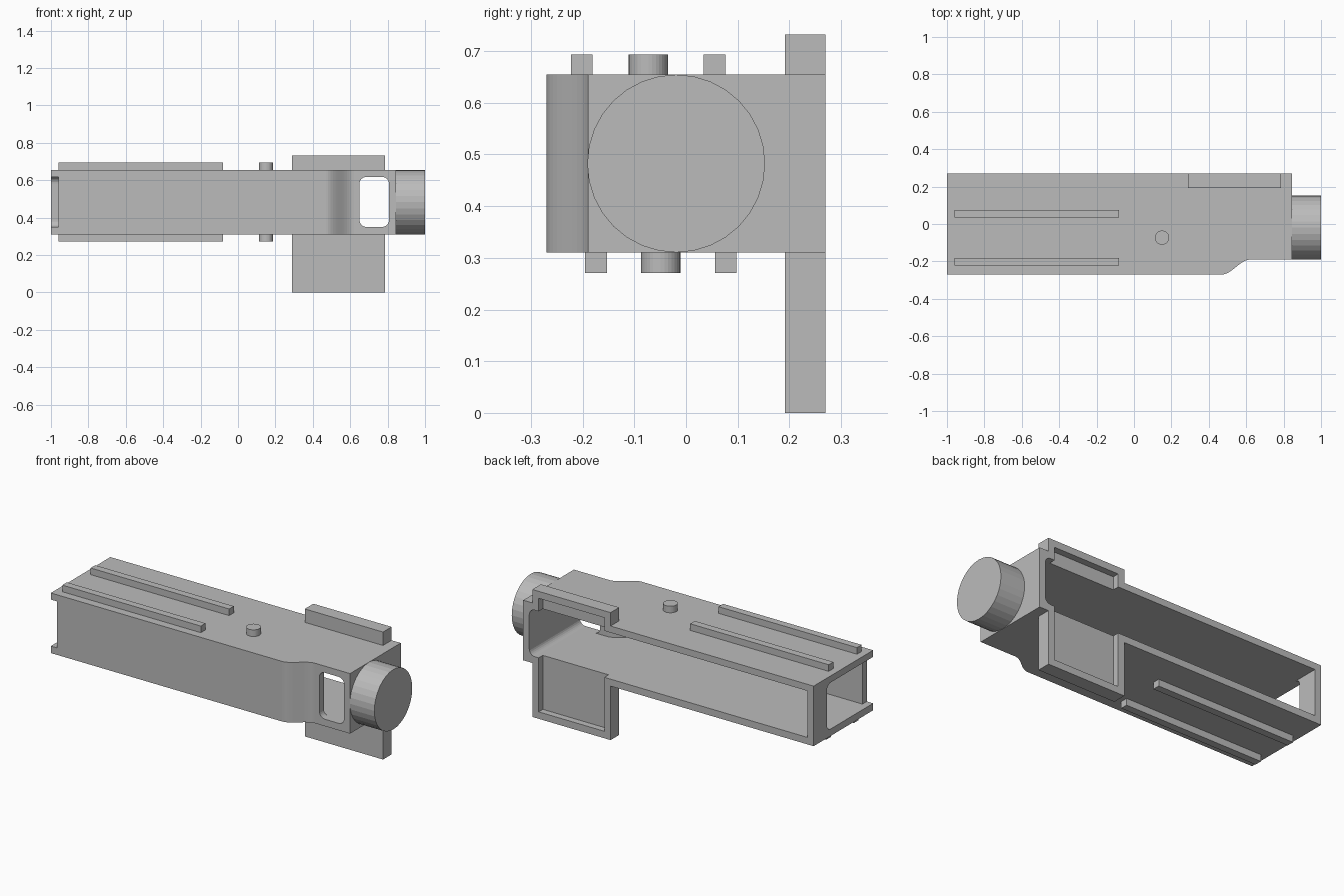
import bpy, bmesh
from mathutils import Matrix

cube = bpy.data.objects.get("Cube")
if cube:
    bpy.data.objects.remove(cube, do_unlink=True)

GREY = (0.5, 0.5, 0.5, 1)
mat = bpy.data.materials.new("plain grey")
mat.use_nodes = True
mat.diffuse_color = GREY
mat.node_tree.nodes["Principled BSDF"].inputs["Base Color"].default_value = GREY


def finish(name, bm):
    bmesh.ops.recalc_face_normals(bm, faces=bm.faces)
    mesh = bpy.data.meshes.new(name)
    bm.to_mesh(mesh)
    bm.free()
    mesh.materials.append(mat)
    ob = bpy.data.objects.new(name, mesh)
    bpy.context.collection.objects.link(ob)
    return ob


def round_edges(bm, test, radius):
    edges = [e for e in bm.edges if test(e.verts[0].co) and test(e.verts[1].co)
             and abs(e.verts[0].co.z - e.verts[1].co.z) < 0.001]
    bmesh.ops.bevel(bm, geom=edges, offset=radius, segments=6, profile=0.5, affect='EDGES')


def prism(name, points, z0, z1, rounded=None):
    """Extrude a plan outline upward, optionally rounding chosen level edges."""
    bm = bmesh.new()
    face = bm.faces.new([bm.verts.new((x, y, z0)) for x, y in points])
    ext = bmesh.ops.extrude_face_region(bm, geom=[face])
    for v in ext["geom"]:
        if isinstance(v, bmesh.types.BMVert):
            v.co.z = z1
    if rounded:
        round_edges(bm, rounded, 0.035)
    return finish(name, bm)


def box(name, x, y, z, rounded=None):
    plan = [(x[0], y[0]), (x[1], y[0]), (x[1], y[1]), (x[0], y[1])]
    return prism(name, plan, z[0], z[1], rounded)


def cylinder(name, radius, length, centre, along_x=False, sides=32):
    bm = bmesh.new()
    bmesh.ops.create_cone(bm, cap_ends=True, segments=sides, radius1=radius,
                          radius2=radius, depth=length)
    if along_x:
        bm.transform(Matrix.Rotation(1.5707963, 4, 'Y'))
    bm.transform(Matrix.Translation(centre))
    return finish(name, bm)


def combine(target, tool, operation):
    tool.hide_render = True
    mod = target.modifiers.new(operation.lower(), 'BOOLEAN')
    mod.operation, mod.solver, mod.object = operation, 'EXACT', tool
    bpy.context.view_layer.objects.active = target
    bpy.ops.object.modifier_apply(modifier=mod.name)
    bpy.data.objects.remove(tool, do_unlink=True)


# Front edge with a smooth step, shared by the outer shell and the cavity
def step(x, y, height, length, n=12):
    pts = []
    for i in range(n + 1):
        t = i / n
        pts.append((x + length * t, y + height * t * t * (3 - 2 * t)))
    return pts


BACK, LOW, HIGH = 0.27, 0.31, 0.655
shell = [(-1, -BACK)] + step(0.47, -BACK, 0.08, 0.15) + [(0.845, -0.19), (0.845, BACK), (-1, BACK)]
housing = prism("housing", shell, LOW, HIGH)

# Mounting plate merged into the open back
plate = box("mounting_plate", (0.29, 0.787), (0.192, BACK), (0, 0.732))
combine(housing, plate, 'UNION')

# Hollow inside, open to the back
cavity = [(-0.96, -0.23)] + step(0.455, -0.23, 0.08, 0.15) + [(0.807, -0.15), (0.807, 0.4), (-0.96, 0.4)]
combine(housing, prism("cavity", cavity, 0.35, 0.617, lambda c: c.x > 0.8), 'DIFFERENCE')

# Shallow tray in the plate
combine(housing, box("tray", (0.33, 0.747), (0.232, 0.4), (0.04, 0.692)), 'DIFFERENCE')

# Front window with rounded corners
window = box("window", (0.65, 0.807), (-0.4, -0.1), (0.35, 0.617))
bm = bmesh.new()
bm.from_mesh(window.data)
edges = [e for e in bm.edges if abs(e.verts[0].co.y - e.verts[1].co.y) > 0.1]
bmesh.ops.bevel(bm, geom=edges, offset=0.035, segments=6, profile=0.5, affect='EDGES')
bm.to_mesh(window.data)
bm.free()
combine(housing, window, 'DIFFERENCE')

# End opening that notches the front wall
combine(housing, box("end_opening", (-1.1, -0.96), (-0.4, 0.15), (0.35, 0.617),
                     lambda c: c.y > 0.1), 'DIFFERENCE')

# Barrel collar with a bore into the cavity
AXIS_Y, AXIS_Z = -0.019, 0.4825
collar = cylinder("collar", 0.172, 0.155, (0.9225, AXIS_Y, AXIS_Z), True)
for part in (housing, collar):
    combine(part, cylinder("bore", 0.097, 0.4, (0.92, AXIS_Y, AXIS_Z), True), 'DIFFERENCE')

# Guide rails and locating pins, above and below
for side, z, rails, pin_y in (("top", (HIGH, 0.693), (-0.202, 0.055), -0.073),
                              ("bottom", (0.271, LOW), (-0.174, 0.077), -0.049)):
    for place, y in zip(("front", "back"), rails):
        box(f"{side}_{place}_rail", (-0.96, -0.08), (y - 0.021, y + 0.021), z)
    cylinder(f"{side}_pin", 0.038, z[1] - z[0], (0.15, pin_y, sum(z) / 2))
